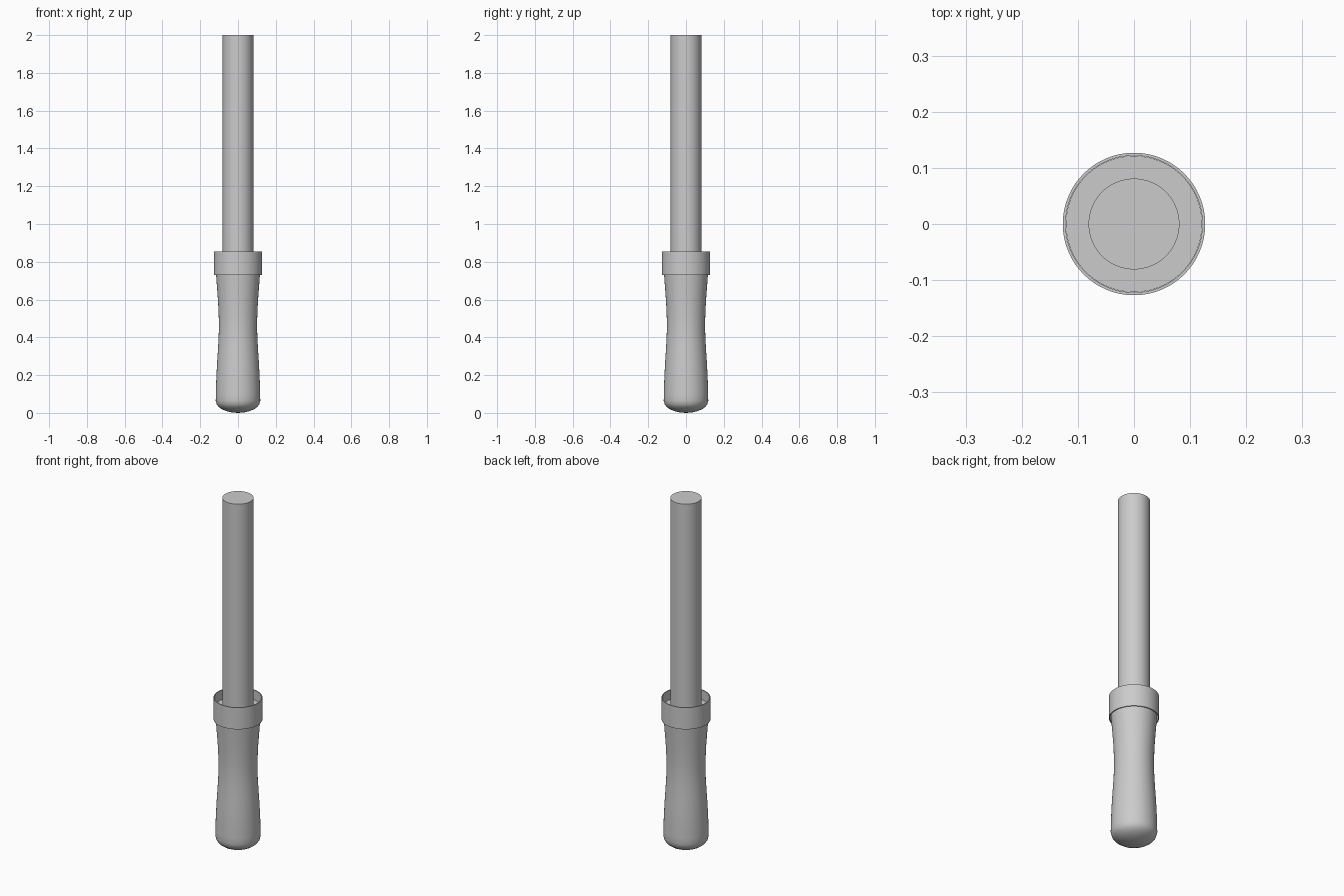
import bpy, bmesh, math

if "Cube" in bpy.data.objects:
    bpy.data.objects.remove(bpy.data.objects["Cube"])


def lathe(name, profile, sides=64, closed=False):
    """Spin an (r, z) profile around the z axis."""
    bm = bmesh.new()
    verts = [bm.verts.new((r, 0, z)) for r, z in profile]
    edges = [bm.edges.new(pair) for pair in zip(verts, verts[1:])]
    if closed:
        edges.append(bm.edges.new((verts[-1], verts[0])))
    bmesh.ops.spin(bm, geom=verts + edges, cent=(0, 0, 0), axis=(0, 0, 1),
                   angle=math.tau, steps=sides, use_merge=False)
    bmesh.ops.remove_doubles(bm, verts=bm.verts, dist=1e-5)
    bmesh.ops.recalc_face_normals(bm, faces=bm.faces)
    mesh = bpy.data.meshes.new(name)
    bm.to_mesh(mesh)
    bm.free()
    obj = bpy.data.objects.new(name, mesh)
    bpy.context.collection.objects.link(obj)
    bpy.ops.object.select_all(action='DESELECT')
    obj.select_set(True)
    bpy.context.view_layer.objects.active = obj
    bpy.ops.object.shade_smooth_by_angle(angle=math.radians(35))
    return obj


# Waisted grip with a rounded butt, its flat top sunk inside the collar
lathe("handle", [(0, 0), (0.03, 0.002), (0.06, 0.009), (0.085, 0.019),
                 (0.103, 0.032), (0.113, 0.046), (0.118, 0.065),
                 (0.117, 0.1), (0.116, 0.15), (0.114, 0.2), (0.111, 0.26),
                 (0.107, 0.32), (0.103, 0.39), (0.101, 0.45), (0.102, 0.51),
                 (0.105, 0.58), (0.11, 0.65), (0.116, 0.73),
                 (0.1215, 0.8), (0, 0.8)])

# Thin open band around the handle top
lathe("collar", [(0.127, 0.73), (0.127, 0.855),
                 (0.122, 0.855), (0.122, 0.73)], closed=True)

# Straight shaft rising out of the collar
lathe("shaft", [(0, 0.78), (0.081, 0.78), (0.081, 2.0), (0, 2.0)])
